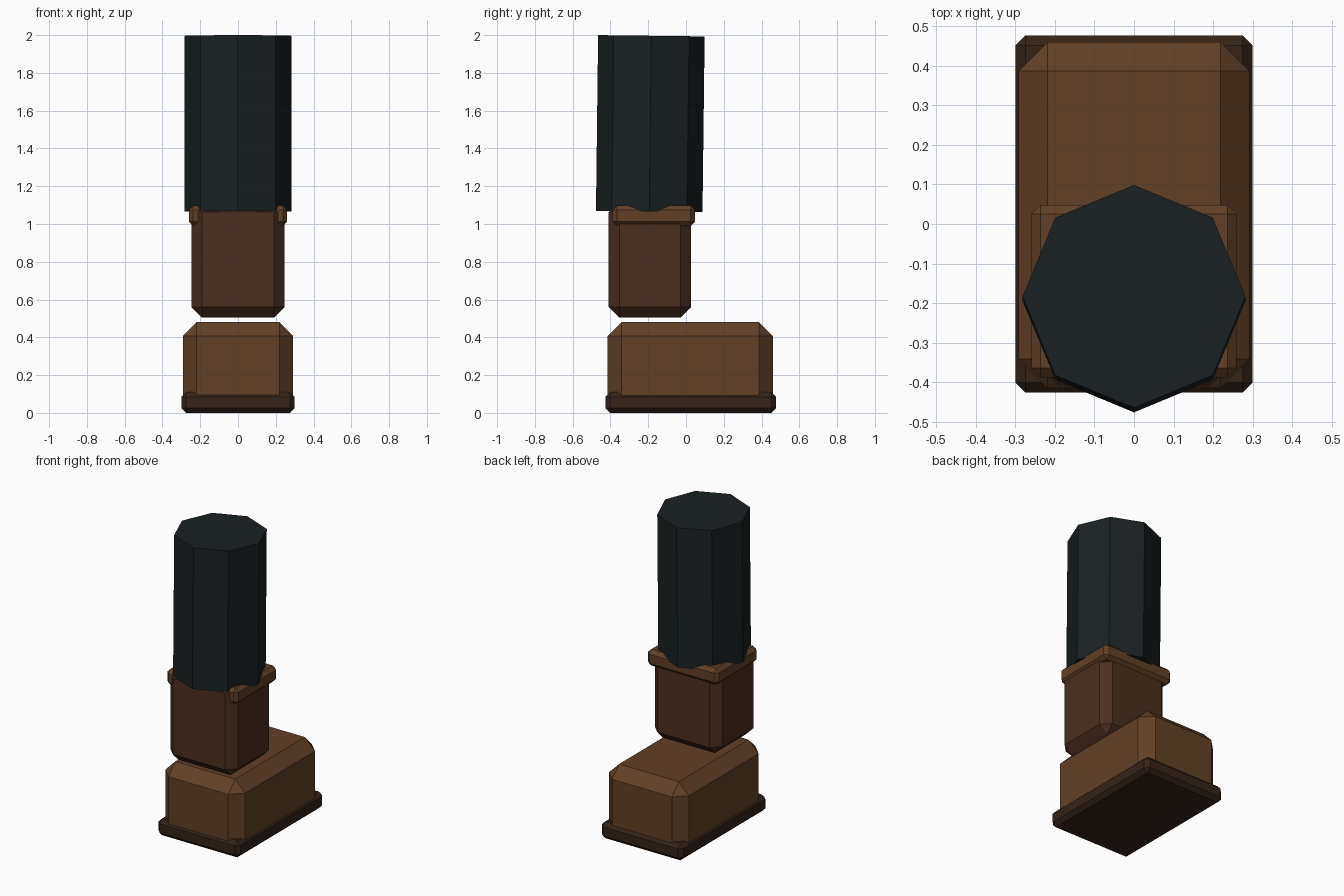
import bpy, bmesh, math
from mathutils import Matrix

if "Cube" in bpy.data.objects:
    bpy.data.objects.remove(bpy.data.objects["Cube"])


def finish(name, bm, color):
    """Turn a bmesh into a flat-shaded, coloured object."""
    bmesh.ops.recalc_face_normals(bm, faces=bm.faces)
    me = bpy.data.meshes.new(name)
    bm.to_mesh(me)
    bm.free()
    mat = bpy.data.materials.new(name + "_colour")
    mat.diffuse_color = (*color, 1)
    mat.use_nodes = True
    mat.node_tree.nodes["Principled BSDF"].inputs["Base Color"].default_value = mat.diffuse_color
    me.materials.append(mat)
    ob = bpy.data.objects.new(name, me)
    bpy.context.collection.objects.link(ob)
    return ob


def chamfered_box(name, x, y, z, chamfer, color):
    """Box spanning the (min, max) ranges with all edges cut flat."""
    bm = bmesh.new()
    bmesh.ops.create_cube(bm, size=1)
    size = [b - a for a, b in (x, y, z)]
    mid = [(a + b) / 2 for a, b in (x, y, z)]
    bmesh.ops.transform(bm, verts=bm.verts,
                        matrix=Matrix.Translation(mid) @ Matrix.Diagonal((*size, 1)))
    bmesh.ops.bevel(bm, geom=bm.edges[:], offset=chamfer, offset_type='OFFSET',
                    segments=1, profile=0.5, affect='EDGES')
    return finish(name, bm, color)


# Shoe: dark sole and chunky foot
chamfered_box("sole", (-0.30, 0.30), (-0.426, 0.477), (0, 0.11), 0.025,
              (0.035, 0.017, 0.009))
chamfered_box("foot", (-0.292, 0.292), (-0.415, 0.46), (0.02, 0.48), 0.073,
              (0.12, 0.052, 0.02))

# Boot shaft and its cuff
chamfered_box("boot_shaft", (-0.247, 0.247), (-0.409, 0.027), (0.504, 1.12), 0.056,
              (0.07, 0.028, 0.014))
chamfered_box("boot_cuff", (-0.26, 0.26), (-0.388, 0.048), (0.99, 1.097), 0.023,
              (0.12, 0.052, 0.02))

# Trouser leg: eight-sided, leaning slightly back
bm = bmesh.new()
bmesh.ops.create_cone(bm, cap_ends=True, segments=8, radius1=0.282, radius2=0.282,
                      depth=0.93)
bmesh.ops.transform(bm, verts=bm.verts,
                    matrix=Matrix.Translation((0, -0.189, 1.5315))
                    @ Matrix.Rotation(math.radians(-0.7), 4, 'X'))
finish("trouser_leg", bm, (0.010, 0.015, 0.016))
